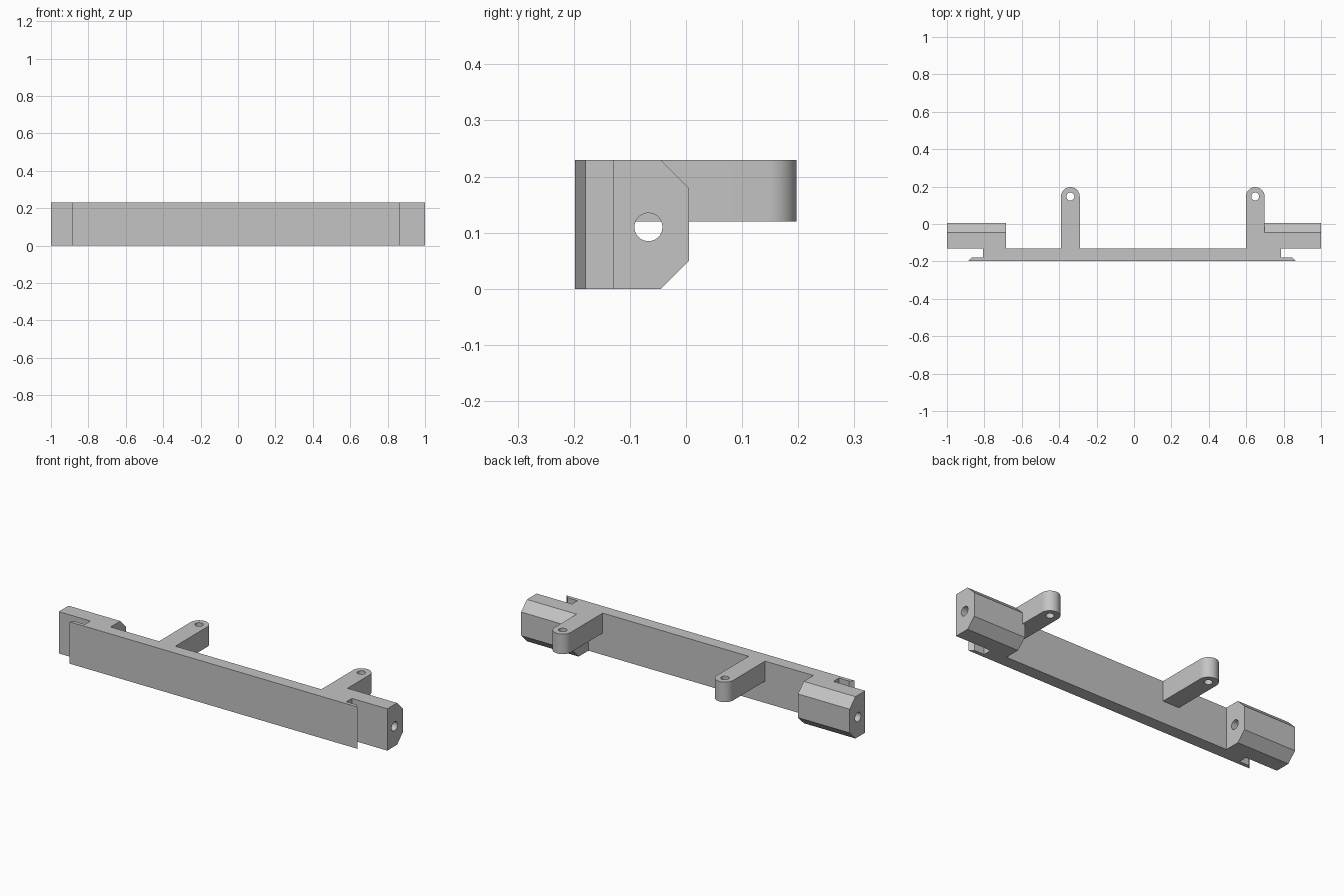
import bpy, bmesh, math
from mathutils import Matrix, Vector

cube = bpy.data.objects.get("Cube")
if cube:
    bpy.data.objects.remove(cube, do_unlink=True)

TOP = 0.23
grey = bpy.data.materials.new("plain grey")
grey.use_nodes = True
COLOR = (0.55, 0.55, 0.55, 1)
grey.diffuse_color = COLOR
grey.node_tree.nodes["Principled BSDF"].inputs["Base Color"].default_value = COLOR


def prism(name, points, sweep):
    """Extrude a closed 3D outline along the sweep vector."""
    bm = bmesh.new()
    face = bm.faces.new([bm.verts.new(p) for p in points])
    out = bmesh.ops.extrude_face_region(bm, geom=[face])
    verts = [g for g in out["geom"] if isinstance(g, bmesh.types.BMVert)]
    bmesh.ops.translate(bm, verts=verts, vec=Vector(sweep))
    bmesh.ops.recalc_face_normals(bm, faces=bm.faces)
    mesh = bpy.data.meshes.new(name)
    bm.to_mesh(mesh)
    bm.free()
    mesh.materials.append(grey)
    obj = bpy.data.objects.new(name, mesh)
    bpy.context.collection.objects.link(obj)
    return obj


def drill(obj, center, radius, axis):
    """Cut a round hole right through the part."""
    bm = bmesh.new()
    turn = Vector((0, 0, 1)).rotation_difference(Vector(axis)).to_matrix().to_4x4()
    bmesh.ops.create_cone(bm, cap_ends=True, segments=48, radius1=radius, radius2=radius,
                          depth=1, matrix=Matrix.Translation(center) @ turn)
    mesh = bpy.data.meshes.new("hole_cutter")
    bm.to_mesh(mesh)
    bm.free()
    mesh.materials.append(grey)
    cutter = bpy.data.objects.new("hole_cutter", mesh)
    cutter.hide_render = True
    bpy.context.collection.objects.link(cutter)
    mod = obj.modifiers.new("hole", "BOOLEAN")
    mod.operation = "DIFFERENCE"
    mod.solver = "EXACT"
    mod.object = cutter
    bpy.ops.object.select_all(action="DESELECT")
    bpy.context.view_layer.objects.active = obj
    obj.select_set(True)
    bpy.ops.object.modifier_apply(modifier=mod.name)
    bpy.data.objects.remove(cutter, do_unlink=True)
    bpy.ops.object.shade_smooth_by_angle(angle=math.radians(30))


# Long front rail with thin bevelled lips at both ends
FRONT, LIP, BACK = -0.198, -0.178, -0.13
left_half = [(-0.887, FRONT), (-0.867, LIP), (-0.807, LIP), (-0.807, BACK)]
right_half = [(0.785, BACK), (0.785, LIP), (0.845, LIP), (0.865, FRONT)]
prism("front_rail", [(x, y, 0) for x, y in left_half + right_half], (0, 0, TOP))

# End blocks with chamfered back edges and a lengthwise hole
section = [(BACK, 0), (-0.045, 0), (0.005, 0.05), (0.005, 0.18), (-0.045, TOP), (BACK, TOP)]
for name, x in (("right_end_block", -1), ("left_end_block", 0.685)):
    block = prism(name, [(x, y, z) for y, z in section], (0.315, 0, 0))
    drill(block, (x, -0.067, 0.11), 0.025, (1, 0, 0))

# Rounded mounting arms with a vertical hole near the tip
ARM_R, TIP_Y, ARM_Z = 0.05, 0.147, 0.12
for name, x in (("right_arm", -0.34), ("left_arm", 0.648)):
    outline = [(x - ARM_R, BACK, ARM_Z), (x + ARM_R, BACK, ARM_Z)]
    for i in range(25):
        a = math.pi * i / 24
        outline.append((x + ARM_R * math.cos(a), TIP_Y + ARM_R * math.sin(a), ARM_Z))
    arm = prism(name, outline, (0, 0, TOP - ARM_Z))
    drill(arm, (x, TIP_Y, ARM_Z), 0.021, (0, 0, 1))
